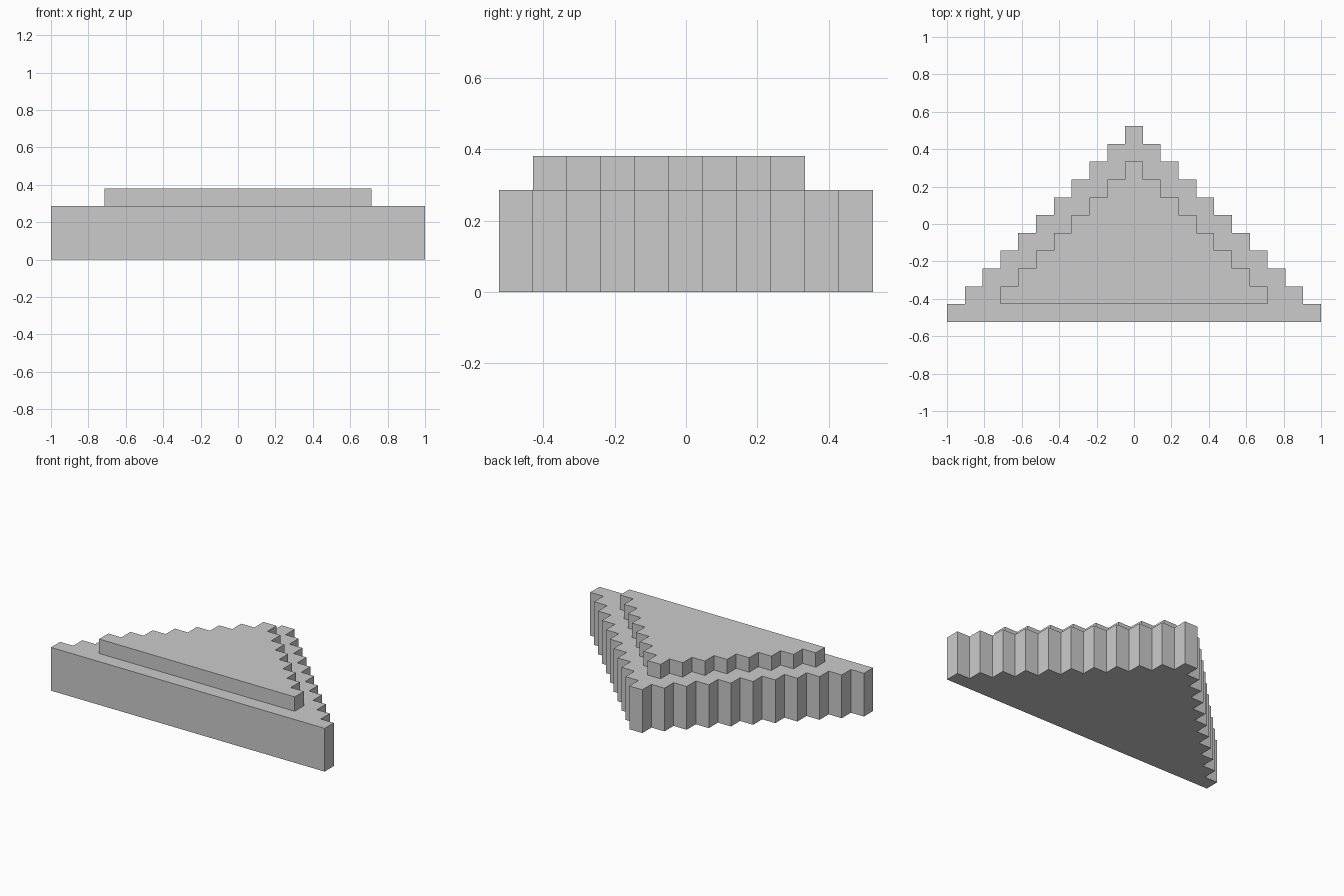
import bpy, bmesh

if "Cube" in bpy.data.objects:
    bpy.data.objects.remove(bpy.data.objects["Cube"])

U = 2 / 21  # one step of the staircase outline

grey = bpy.data.materials.new("light grey")
grey.diffuse_color = (0.6, 0.6, 0.6, 1)
grey.use_nodes = True
grey.node_tree.nodes["Principled BSDF"].inputs["Base Color"].default_value = grey.diffuse_color


def stepped_triangle(name, rows, y0, z0, height):
    """Extruded triangle with stair-step flanks; each row is two units narrower."""
    right = []
    for i in range(rows):
        half = (rows - i - 0.5) * U
        right += [(half, y0 + i * U), (half, y0 + (i + 1) * U)]
    outline = right + [(-x, y) for x, y in reversed(right)]

    bm = bmesh.new()
    face = bm.faces.new([bm.verts.new((x, y, z0)) for x, y in outline])
    top = bmesh.ops.extrude_face_region(bm, geom=[face], use_keep_orig=True)
    verts = [g for g in top["geom"] if isinstance(g, bmesh.types.BMVert)]
    bmesh.ops.translate(bm, verts=verts, vec=(0, 0, height))
    bmesh.ops.recalc_face_normals(bm, faces=bm.faces)
    mesh = bpy.data.meshes.new(name)
    bm.to_mesh(mesh)
    bm.free()
    mesh.materials.append(grey)
    obj = bpy.data.objects.new(name, mesh)
    bpy.context.collection.objects.link(obj)
    return obj


# Thick lower slab
stepped_triangle("base_slab", 11, -5.5 * U, 0, 3 * U)
# Thin raised plate on top
stepped_triangle("raised_plate", 8, -4.5 * U, 3 * U, U)
